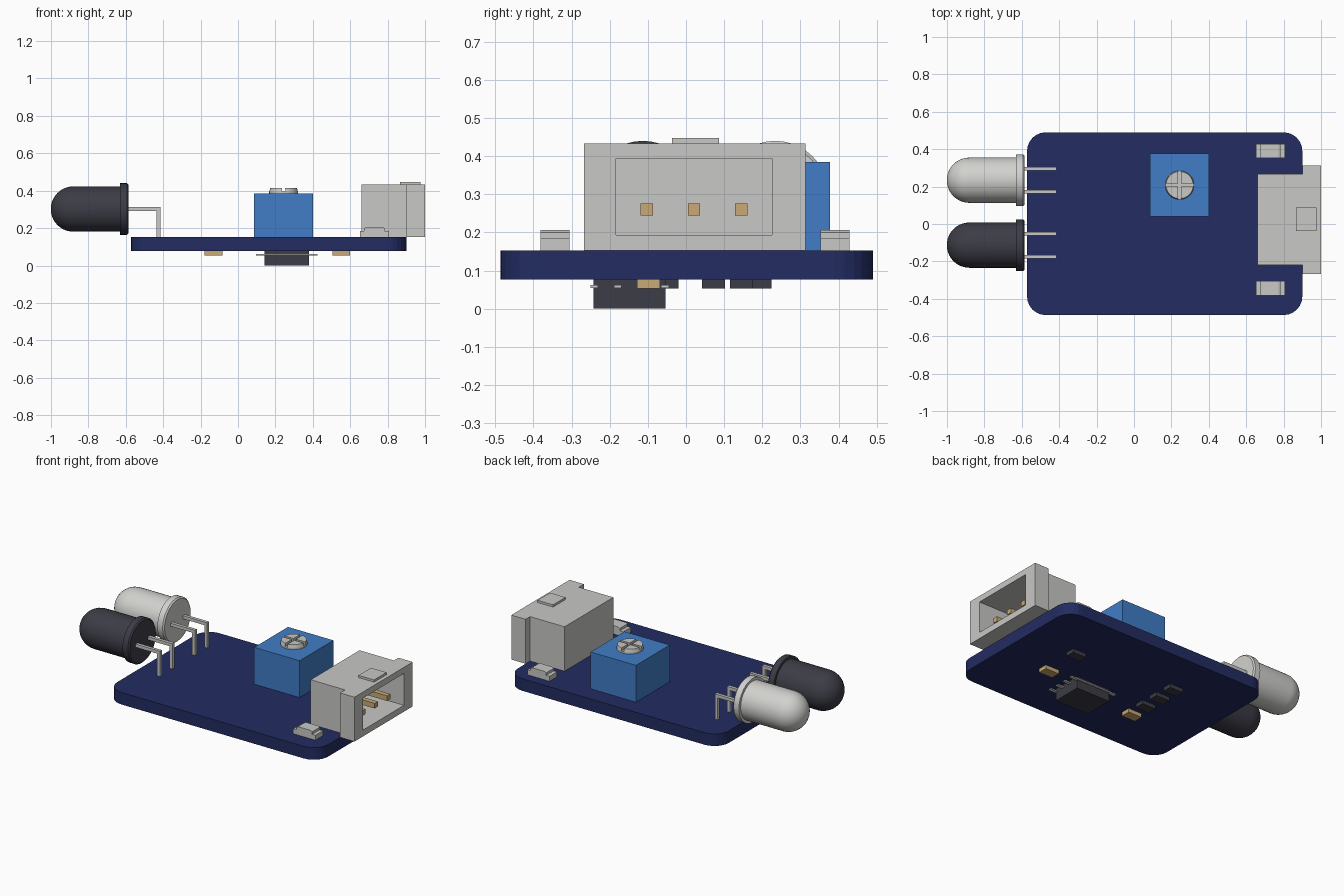
import bpy, bmesh, math
from mathutils import Matrix, Vector

cube = bpy.data.objects.get("Cube")
if cube:
    bpy.data.objects.remove(cube, do_unlink=True)


def material(name, r, g, b):
    m = bpy.data.materials.new(name)
    m.use_nodes = True
    m.diffuse_color = (r, g, b, 1)
    m.node_tree.nodes["Principled BSDF"].inputs["Base Color"].default_value = (r, g, b, 1)
    return m


NAVY = material("navy board", 0.016, 0.025, 0.12)
DARK = material("dark plastic", 0.045, 0.045, 0.062)
GREY = material("light grey", 0.58, 0.58, 0.565)
WHITE = material("clear lens white", 0.64, 0.64, 0.62)
BLUE = material("blue plastic", 0.053, 0.205, 0.57)
GOLD = material("pale gold", 0.58, 0.40, 0.18)


def finish(bm, name, mat, smooth=False):
    bmesh.ops.recalc_face_normals(bm, faces=bm.faces)
    mesh = bpy.data.meshes.new(name)
    bm.to_mesh(mesh)
    bm.free()
    mesh.materials.append(mat)
    ob = bpy.data.objects.new(name, mesh)
    bpy.context.collection.objects.link(ob)
    if smooth:
        bpy.ops.object.select_all(action="DESELECT")
        ob.select_set(True)
        bpy.context.view_layer.objects.active = ob
        bpy.ops.object.shade_smooth_by_angle(angle=math.radians(35))
    return ob


def add_box(bm, x, y, z):
    """Add a box given (min, max) ranges on each axis."""
    lo, hi = Vector((x[0], y[0], z[0])), Vector((x[1], y[1], z[1]))
    mat = Matrix.Translation((lo + hi) / 2) @ Matrix.Diagonal((*(hi - lo), 1))
    return bmesh.ops.create_cube(bm, size=1, matrix=mat)["verts"]


def boxes(name, mat, *ranges):
    bm = bmesh.new()
    for r in ranges:
        add_box(bm, *r)
    return finish(bm, name, mat)


def span(c, half):
    return (c - half, c + half)


BOTTOM, TOP = 0.077, 0.153

# Circuit board with rounded corners
bm = bmesh.new()
add_box(bm, (-0.572, 0.9), (-0.487, 0.49), (BOTTOM, TOP))
corners = [e for e in bm.edges if abs(e.verts[0].co.z - e.verts[1].co.z) > 0.01]
bmesh.ops.bevel(bm, geom=corners, offset=0.1, segments=6, profile=0.5, affect="EDGES")
finish(bm, "circuit_board", NAVY)


# Bullet-shaped emitter and receiver, lathed about the x axis
def bulb(name, mat, y):
    r, rim, base = 0.121, 0.138, -0.585
    dome = [(-0.88 - 0.121 * math.cos(t), r * math.sin(t))
            for t in (i * math.pi / 20 for i in range(11))]
    profile = dome + [(-0.63, r), (-0.63, rim), (base - 0.008, rim),
                      (base, rim - 0.008), (base, 0)]
    bm = bmesh.new()
    vs = [bm.verts.new((px, y, 0.302 + pr)) for px, pr in profile]
    edges = [bm.edges.new(pair) for pair in zip(vs, vs[1:])]
    bmesh.ops.spin(bm, geom=vs + edges, cent=(0, y, 0.302), axis=(1, 0, 0),
                   angle=math.tau, steps=40)
    bmesh.ops.remove_doubles(bm, verts=bm.verts, dist=0.0005)
    finish(bm, name, mat, smooth=True)
    for side, label in ((-1, "right"), (1, "left")):
        w = span(y + side * 0.0615, 0.01)
        boxes(f"{name}_lead_{label}", GREY,
              ((base, -0.415), w, (0.292, 0.312)),
              ((-0.435, -0.415), w, (TOP - 0.01, 0.292)))


bulb("clear_bulb", WHITE, 0.234)
bulb("dark_bulb", DARK, -0.113)

# Trimmer block and its cross-slotted screw
boxes("trimmer_body", BLUE, ((0.085, 0.402), (0.04, 0.377), (TOP, 0.385)))
CX, CY, R = 0.244, 0.208, 0.077
bm = bmesh.new()
bmesh.ops.create_cone(bm, cap_ends=True, segments=32, radius1=R, radius2=R, depth=0.012,
                      matrix=Matrix.Translation((CX, CY, 0.389)))
gap = 0.009
for q in range(4):
    turn = Matrix.Translation((CX, CY, 0.395)) @ Matrix.Rotation(q * math.pi / 2, 4, "Z")
    start = math.asin(gap / R)
    arc = [start + (math.pi / 2 - 2 * start) * i / 8 for i in range(9)]
    pts = [(gap, gap)] + [(R * math.cos(a), R * math.sin(a)) for a in arc]
    face = bm.faces.new([bm.verts.new(turn @ Vector((*p, 0))) for p in pts])
    new = bmesh.ops.extrude_face_region(bm, geom=[face])["geom"]
    for v in (g for g in new if isinstance(g, bmesh.types.BMVert)):
        v.co.z = 0.414
        v.co.x += (CX - v.co.x) * 0.06
        v.co.y += (CY - v.co.y) * 0.06
finish(bm, "trimmer_screw", GREY)

# Connector shell: body, wider mouth and open cavity, extruded step by step
bm = bmesh.new()
add_box(bm, (0.66, 0.9), (-0.218, 0.268), (TOP, 0.433))
mouth = max(bm.faces, key=lambda f: f.calc_center_median().x)
wide, tall = (-0.268, 0.313), (TOP, 0.433)
hole_y, hole_z = (-0.183, 0.226), (0.193, 0.394)
for x, ys, zs in ((0.9, wide, tall), (1.0, wide, tall),
                  (1.0, hole_y, hole_z), (0.73, hole_y, hole_z)):
    mid = mouth.calc_center_median()
    mouth = bmesh.ops.extrude_discrete_faces(bm, faces=[mouth])["faces"][0]
    for v in mouth.verts:
        v.co = (x, ys[v.co.y > mid.y], zs[v.co.z > mid.z])
finish(bm, "connector_shell", GREY)
boxes("connector_key", GREY, ((0.867, 0.975), (-0.037, 0.087), (0.425, 0.447)))
for i in range(3):
    boxes(f"connector_pin_{i + 1}", GOLD,
          ((0.72, 0.95), span(0.021 + (i - 1) * 0.124, 0.016), (0.244, 0.276)))

# Small indicator lamps beside the connector
for label, y in (("back", 0.391), ("front", -0.343)):
    boxes(f"indicator_{label}", GREY,
          ((0.652, 0.807), span(y, 0.038), (TOP, 0.184)),
          ((0.675, 0.784), span(y, 0.038), (0.18, 0.2)))
    bm = bmesh.new()
    verts = add_box(bm, (0.675, 0.784), span(y, 0.038), (0.2, 0.206))
    for v in verts:
        if v.co.z > 0.203:
            v.co.x += math.copysign(0.012, 0.73 - v.co.x)
    finish(bm, f"indicator_lens_{label}", GREY)

# Chip under the board with four legs on each side
IC_X, IC_Y = 0.26, -0.148
boxes("chip_body", DARK, (span(IC_X, 0.119), span(IC_Y, 0.094), (0, BOTTOM)))
for i in range(4):
    boxes(f"chip_leg_pair_{i + 1}", GREY,
          (span(IC_X, 0.164), span(IC_Y + (i - 1.5) * 0.062, 0.01), (0.054, 0.062)))


# Small surface parts under the board
def chip_part(name, mat, x, y):
    boxes(name, mat, (span(x, 0.048), span(y, 0.03), (0.053, BOTTOM)))


chip_part("capacitor_left", GOLD, 0.552, -0.098)
chip_part("capacitor_right", GOLD, -0.13, -0.175)
chip_part("resistor_left", DARK, 0.552, 0.145)
for i in range(3):
    chip_part(f"resistor_right_{i + 1}", DARK, -0.13, -0.05 + i * 0.122)
